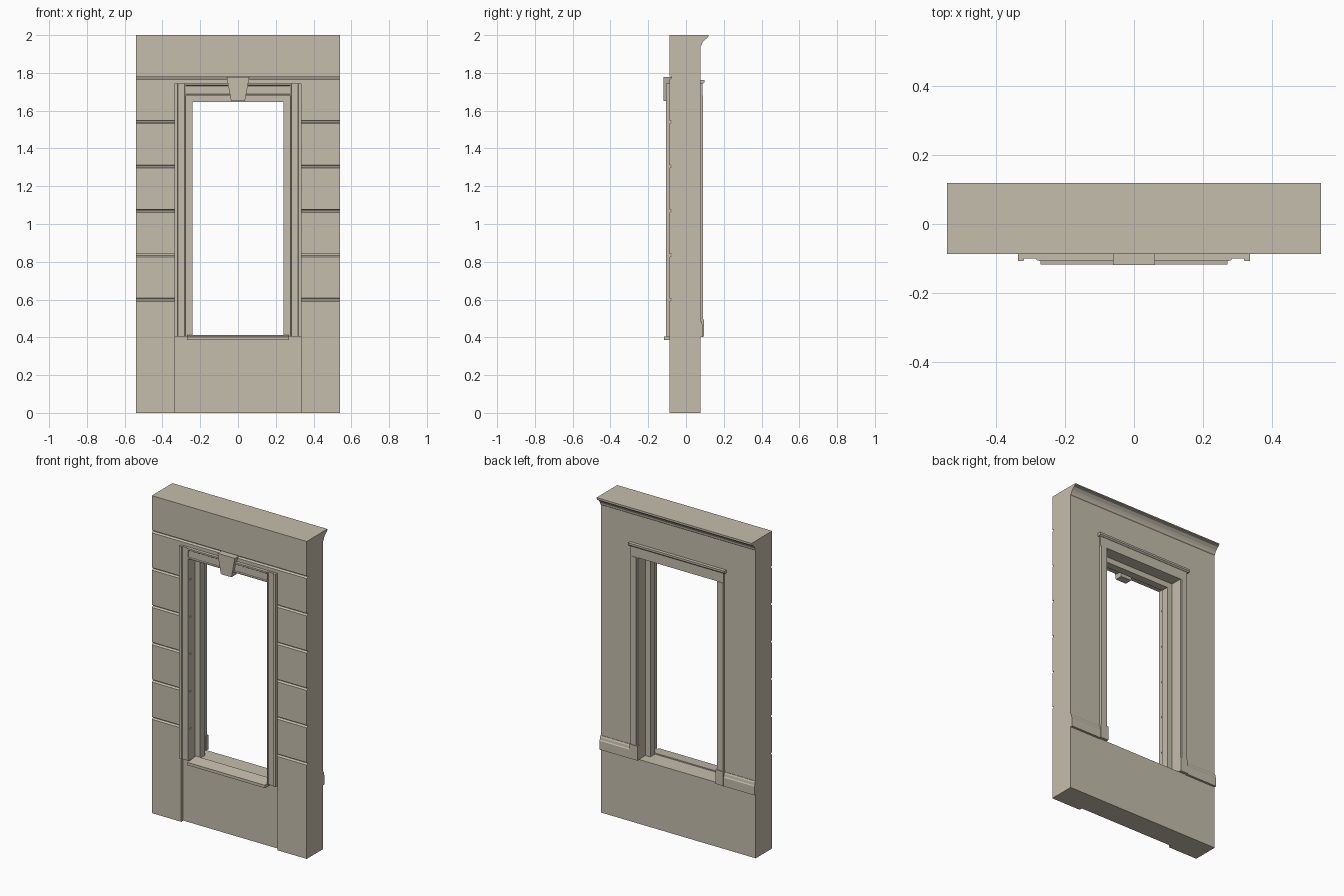
import bpy, bmesh
from mathutils import Vector

cube = bpy.data.objects.get("Cube")
if cube:
    bpy.data.objects.remove(cube, do_unlink=True)

stone = bpy.data.materials.new("warm_stone")
stone.use_nodes = True
colour = (0.56, 0.51, 0.415, 1)
stone.diffuse_color = colour
stone.node_tree.nodes["Principled BSDF"].inputs["Base Color"].default_value = colour


def prism(name, points, axis, lo, hi):
    """Extrude a profile along an axis; points are the other two axes in order."""
    bm = bmesh.new()
    verts = []
    for p in points:
        co = list(p)
        co.insert("xyz".index(axis), lo)
        verts.append(bm.verts.new(co))
    face = bm.faces.new(verts)
    step = Vector([hi - lo if a == axis else 0 for a in "xyz"])
    new = bmesh.ops.extrude_face_region(bm, geom=[face])["geom"]
    bmesh.ops.translate(bm, vec=step, verts=[g for g in new if isinstance(g, bmesh.types.BMVert)])
    bmesh.ops.recalc_face_normals(bm, faces=bm.faces[:])
    mesh = bpy.data.meshes.new(name)
    bm.to_mesh(mesh)
    bm.free()
    mesh.materials.append(stone)
    obj = bpy.data.objects.new(name, mesh)
    bpy.context.scene.collection.objects.link(obj)
    return obj


def box(name, x0, x1, y0, y1, z0, z1):
    return prism(name, [(x0, y0), (x1, y0), (x1, y1), (x0, y1)], "z", z0, z1)


def pair(name, points, axis, lo, hi):
    """Build a part on the left (+x) side and its mirror image on the right."""
    prism("left_" + name, points, axis, lo, hi)
    if axis == "x":
        prism("right_" + name, points, axis, -hi, -lo)
    else:
        prism("right_" + name, [(-a, b) for a, b in points], axis, lo, hi)


def cut(target, cutter):
    mod = target.modifiers.new("cut", "BOOLEAN")
    mod.operation = "DIFFERENCE"
    mod.solver = "EXACT"
    mod.object = cutter
    bpy.context.view_layer.objects.active = target
    bpy.ops.object.modifier_apply(modifier=mod.name)
    bpy.data.objects.remove(cutter, do_unlink=True)


HALF, FRONT, BACK = 0.54, -0.087, 0.077
OPEN, CASING = 0.275, 0.335
SILL, HEAD, TOP = 0.405, 1.68, 1.745

# Wall with horizontal rustication grooves
profile = [(BACK, 2), (BACK, 0), (FRONT, 0)]
for i in range(6):
    z = 0.6 + i * 0.235
    for depth, dz in ((0, -0.009), (0.011, -0.002), (0.011, 0.005), (0, 0.007)):
        profile.append((FRONT + depth, z + dz))
profile.append((FRONT, 2))
wall = prism("wall", profile, "x", -HALF, HALF)
cut(wall, box("opening_cutter", -OPEN, OPEN, -0.5, 0.5, SILL, HEAD))
cut(wall, box("apron_cutter", -CASING, CASING, -0.5, FRONT + 0.02, -0.1, SILL))

# Cornice along the top of the back
prism("back_cornice", [(BACK, 2), (BACK, 1.94), (0.082, 1.945), (0.084, 1.955),
                       (0.092, 1.968), (0.106, 1.981), (0.113, 1.984),
                       (0.113, 1.99), (0.119, 1.993), (0.119, 2)], "x", -HALF, HALF)

# Front casing: stepped legs, moulded head and keystone
pair("front_casing", [(OPEN, -0.083), (OPEN, -0.106), (0.28, -0.106), (0.283, -0.1),
                      (0.317, -0.1), (0.32, -0.107), (CASING, -0.107), (CASING, -0.083)],
     "z", SILL, TOP)
prism("front_casing_head", [(-0.083, HEAD), (-0.106, HEAD), (-0.106, 1.685), (-0.099, 1.688),
                            (-0.099, 1.73), (-0.107, 1.735), (-0.107, TOP), (-0.083, TOP)],
      "x", -OPEN, OPEN)
prism("keystone", [(-0.037, 1.652), (0.037, 1.652), (0.06, 1.777), (-0.06, 1.777)],
      "y", -0.118, -0.07)

# Sill with a slightly sloping top
prism("front_sill", [(-0.117, 0.385), (-0.117, 0.403), (-0.035, 0.412), (-0.035, 0.385)],
      "x", -0.27, 0.27)

# Inner frame set in the depth of the opening
pair("inner_jamb", [(0.24, -0.035), (OPEN, -0.035), (OPEN, 0.012), (0.24, 0.012)],
     "z", SILL, HEAD)
box("inner_head", -0.24, 0.24, -0.035, 0.012, 1.645, HEAD)

# Back casing with plinth blocks, head and cap
pair("back_casing", [(OPEN, BACK), (OPEN, 0.086), (0.281, 0.086), (0.284, 0.091),
                     (0.322, 0.091), (0.322, BACK)], "z", 0.49, HEAD)
pair("plinth_block", [(0.272, 0.07), (0.272, 0.095), (0.326, 0.095), (0.326, 0.07)],
     "z", SILL, 0.495)
box("back_casing_head", -0.324, 0.324, BACK, 0.088, HEAD, 1.748)
prism("back_casing_cap", [(BACK, 1.742), (0.09, 1.742), (0.098, 1.75), (0.098, 1.762),
                          (BACK, 1.762)], "x", -CASING, CASING)

# Base rail on the back, either side of the opening
pair("base_rail", [(BACK, 0.402), (0.091, 0.402), (0.091, 0.457), (0.087, 0.463),
                   (0.085, 0.478), (0.08, 0.487), (BACK, 0.487)], "x", 0.326, HALF)
